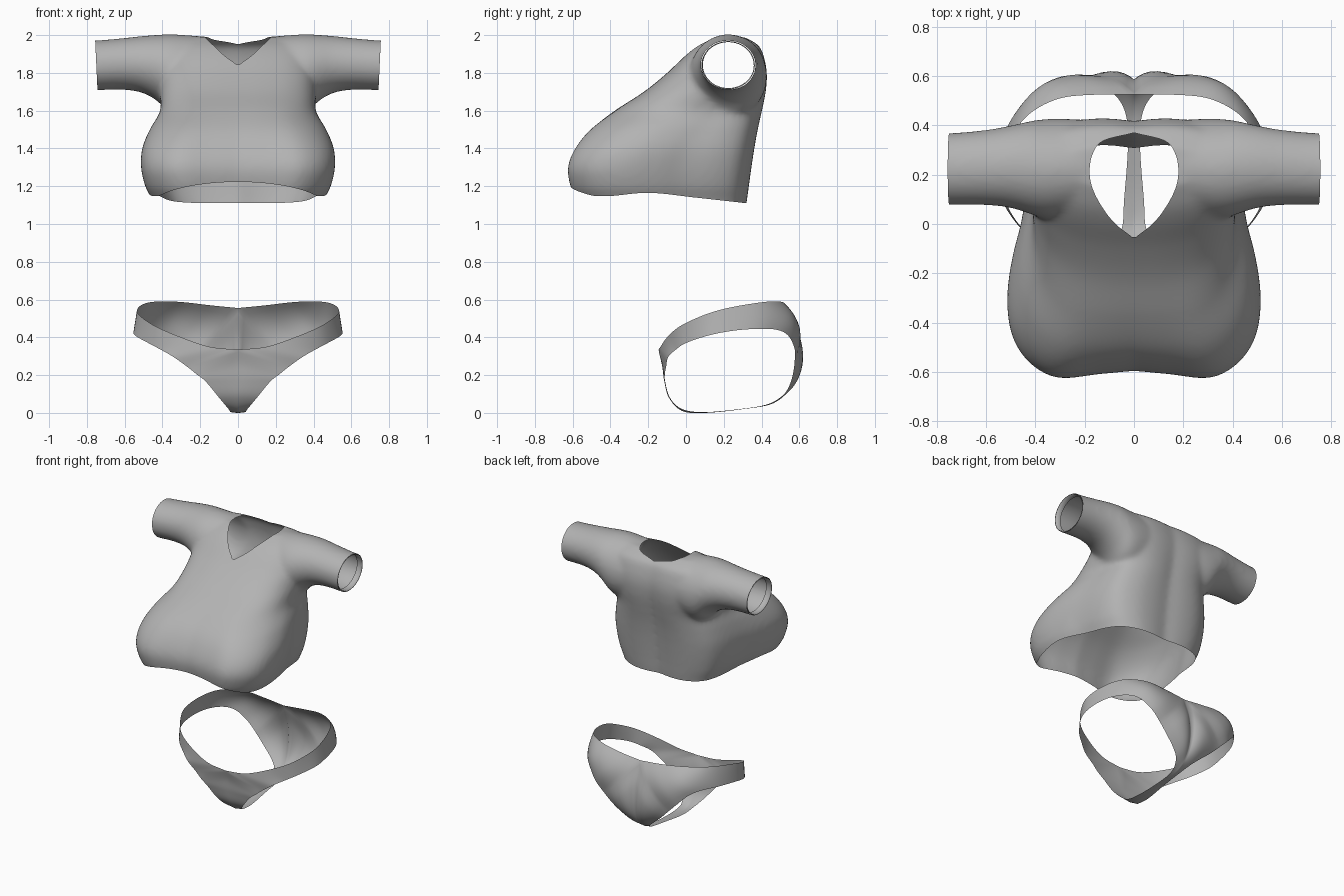
import bpy, bmesh, math
from mathutils import Vector

if "Cube" in bpy.data.objects:
    bpy.data.objects.remove(bpy.data.objects["Cube"])

grey = bpy.data.materials.new("soft_grey")
grey.diffuse_color = (0.45, 0.45, 0.45, 1)
grey.use_nodes = True
grey.node_tree.nodes["Principled BSDF"].inputs["Base Color"].default_value = grey.diffuse_color


def curve(tab, t):
    """Smooth value row at t from rows of (t, a, b, ...)."""
    n = len(tab)
    t = max(tab[0][0], min(tab[-1][0], t))
    i = 0
    while i < n - 2 and t > tab[i + 1][0]:
        i += 1

    def slope(j, c):
        a, b = tab[max(j - 1, 0)], tab[min(j + 1, n - 1)]
        return (b[c] - a[c]) / (b[0] - a[0])
    p, q = tab[i], tab[i + 1]
    h = q[0] - p[0]
    s = (t - p[0]) / h
    return [(2*s**3 - 3*s*s + 1) * p[c] + (s**3 - 2*s*s + s) * h * slope(i, c)
            + (3*s*s - 2*s**3) * q[c] + (s**3 - s*s) * h * slope(i + 1, c)
            for c in range(1, len(p))]


def loft(bm, rings, closed=True, caps=False):
    rows = [[bm.verts.new(p) for p in r] for r in rings]
    n = len(rows[0])
    for a, b in zip(rows, rows[1:]):
        for i in range(n if closed else n - 1):
            j = (i + 1) % n
            bm.faces.new((a[i], a[j], b[j], b[i]))
    if caps:
        bm.faces.new(rows[0])
        bm.faces.new(rows[-1])


def finish(bm, name):
    bmesh.ops.recalc_face_normals(bm, faces=bm.faces[:])
    for f in bm.faces:
        f.smooth = True
    me = bpy.data.meshes.new(name)
    bm.to_mesh(me)
    bm.free()
    me.materials.append(grey)
    ob = bpy.data.objects.new(name, me)
    bpy.context.collection.objects.link(ob)
    return ob


def trim(bm, f):
    """Cut the skin along f = 0 and drop the part where f < 0."""
    bmesh.ops.triangulate(bm, faces=bm.faces[:])
    val = {v: f(v.co) for v in bm.verts}
    new = []
    for e in list(bm.edges):
        a, b = e.verts
        if val[a] * val[b] < 0:
            _, v = bmesh.utils.edge_split(e, a, val[a] / (val[a] - val[b]))
            val[v] = 0.0
            new.append(v)
    bmesh.ops.connect_verts(bm, verts=new)
    bmesh.ops.delete(bm, geom=[p for p in bm.faces if min(val[v] for v in p.verts) < 0],
                     context='FACES')


# --- Shirt torso: height, half width, front y, back y, low/high shape blend
SECTIONS = [
    (1.04, .425, -.54, .31, 0), (1.12, .45, -.57, .322, 0), (1.16, .472, -.595, .328, 0),
    (1.20, .492, -.612, .333, 0), (1.30, .514, -.625, .347, 0), (1.40, .508, -.59, .362, .1),
    (1.50, .468, -.515, .38, .3), (1.60, .412, -.385, .402, .6), (1.70, .415, -.225, .422, .9),
    (1.80, .42, -.10, .428, 1), (1.90, .40, .005, .408, 1), (1.95, .36, .07, .38, 1),
    (1.99, .28, .15, .31, 1)]
# half outlines from front centre to back centre: share of width, share of depth
LOW = [(0, .03), (.3, .015), (.6, 0), (.82, .06), (.96, .17), (1, .32), (.96, .48),
       (.89, .62), (.83, .8), (.72, .92), (.5, .985), (.25, 1), (0, .985)]
HIGH = [(0, 0), (.3, .01), (.6, .06), (.82, .17), (.95, .33), (1, .5), (1, .62),
        (.97, .75), (.9, .86), (.75, .94), (.5, .99), (.25, 1), (0, .98)]


def torso_ring(z):
    w, y0, y1, k = curve(SECTIONS, z)
    tab = [(i, a[0] + (b[0] - a[0]) * k, a[1] + (b[1] - a[1]) * k)
           for i, (a, b) in enumerate(zip(LOW, HIGH))]
    half = [curve(tab, i / 3) for i in range(37)]
    pts = [(x * w, y0 + d * (y1 - y0), z) for x, d in half]
    return pts + [(-x, y, z) for x, y, z in pts[-2:0:-1]]


# --- Sleeve: distance from centre, y range, z range
SLEEVE = [(.10, .08, .39, 1.62, 1.985), (.20, .04, .42, 1.58, 1.995), (.30, .02, .428, 1.56, 2.002),
          (.36, .02, .426, 1.58, 2.004), (.42, .04, .418, 1.645, 2.002), (.50, .065, .40, 1.692, 1.996),
          (.60, .076, .382, 1.71, 1.985), (.75, .077, .369, 1.708, 1.972), (.82, .077, .369, 1.708, 1.972)]


def sleeve_ring(side, x, scale=1.0, tilt=0.0):
    y0, y1, z0, z1 = curve(SLEEVE, x)
    ring = []
    for i in range(48):
        c, s = math.cos(i * math.tau / 48), math.sin(i * math.tau / 48)
        ring.append((side * (x + tilt * s), (y0 + y1) / 2 + c * scale * (y1 - y0) / 2,
                     (z0 + z1) / 2 + s * scale * (z1 - z0) / 2))
    return ring


bm = bmesh.new()
loft(bm, [torso_ring(1.04 + .95 * i / 50) for i in range(51)], caps=True)
for side in (1, -1):
    loft(bm, [sleeve_ring(side, .10 + .72 * i / 36) for i in range(37)], caps=True)

# fuse torso and sleeves into one soft skin
form = finish(bm, "shirt_form")
mod = form.modifiers.new("fuse", 'REMESH')
mod.mode = 'VOXEL'
mod.voxel_size = .014
mod = form.modifiers.new("soften", 'SMOOTH')
mod.factor = .5
mod.iterations = 14
bpy.context.view_layer.update()
bm = bmesh.new()
bm.from_object(form, bpy.context.evaluated_depsgraph_get())
bpy.data.objects.remove(form)

# --- Openings: hem, cuffs and V neck
HEM = [(-.62, 1.16), (-.43, 1.147), (-.2, 1.165), (.05, 1.14), (.32, 1.11)]
NECK = [(-.3, -.24), (-.06, 0), (0, .075), (.07, .13), (.15, .17), (.22, .18),
        (.29, .165), (.34, .12), (.37, 0), (.45, -.3)]


def hem(p):
    arch = max(0, min(1, (-p.y - .2) / .35)) * max(0, 1 - (p.x / .42) ** 2)
    return p.z - curve(HEM, p.y)[0] - .065 * arch


trim(bm, hem)
trim(bm, lambda p: .75 + .006 * (p.z - 1.84) / .13 - abs(p.x))
trim(bm, lambda p: max(abs(p.x) - curve(NECK, p.y)[0], 1.6 - p.z))
finish(bm, "shirt")

# --- Folded cuff lining inside each sleeve end
for side, name in ((1, "right_cuff"), (-1, "left_cuff")):
    bm = bmesh.new()
    loft(bm, [sleeve_ring(side, .75, .97, .006), sleeve_ring(side, .748, .93, .006),
              sleeve_ring(side, .71, .92, .006)])
    finish(bm, name)

# --- Briefs: half surface between waist/centre line and the leg opening
OUTER = [(0, -.145, .335), (.15, -.135, .35), (.3, -.10, .40), (.44, -.03, .46), (.525, .1, .52),
         (.53, .22, .555), (.49, .36, .58), (.42, .45, .59), (.3, .51, .587), (.15, .525, .57),
         (0, .525, .555), (0, .575, .40), (0, .585, .25), (0, .55, .13), (0, .46, .05), (0, .3, .02),
         (0, .1, 0), (0, -.02, .01), (0, -.09, .08), (0, -.115, .17), (0, -.125, .26)]
LEG = [(.27, -.105, .245), (.34, -.095, .295), (.40, -.06, .33), (.475, 0, .37), (.545, .12, .41),
       (.55, .25, .435), (.52, .38, .445), (.46, .48, .44), (.40, .54, .41), (.33, .575, .34),
       (.26, .575, .27), (.19, .565, .20), (.12, .545, .14), (.065, .51, .09), (.03, .43, .045),
       (.025, .3, .022), (.04, .1, .004), (.05, -.02, .02), (.10, -.085, .08), (.17, -.11, .165),
       (.22, -.112, .205)]
BULGE = [(0, -.008), (3, 0), (6, .01), (7, .02), (8, .04), (9, .05), (10, .05), (11, .05),
         (12, .035), (13, .012), (14, 0), (18, 0), (21, -.008)]
N = len(OUTER)
waist = [(i, *OUTER[i]) for i in range(11)]
centre = [(i, *OUTER[i % N]) for i in range(10, N + 1)]
leg = [(i, *LEG[i % N]) for i in range(-1, N + 2)]

bm = bmesh.new()
rows = []
for s in range(N * 6):
    t = s / 6
    a = Vector(curve(waist if t <= 10 else centre, t))
    b = Vector(curve(leg, t))
    push = Vector((0, curve(BULGE, t)[0], 0))
    rows.append([a.lerp(b, v / 8) + push * 4 * (v / 8) * (1 - v / 8) for v in range(9)])
loft(bm, rows + rows[:1], closed=False)
bmesh.ops.remove_doubles(bm, verts=bm.verts[:], dist=1e-5)
briefs = finish(bm, "briefs")
mod = briefs.modifiers.new("mirror", 'MIRROR')
mod.merge_threshold = .0005
